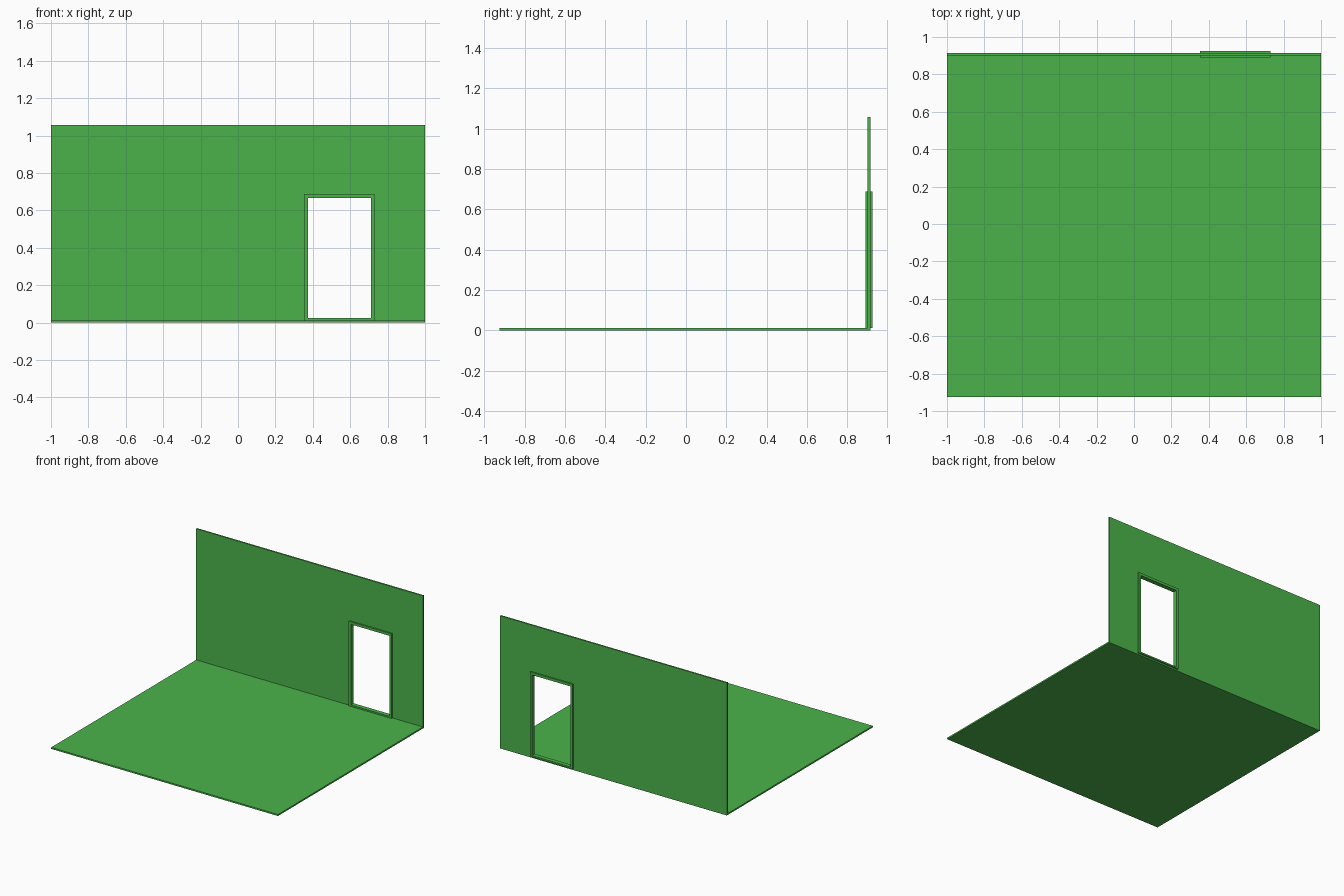
import bpy, bmesh

if "Cube" in bpy.data.objects:
    bpy.data.objects.remove(bpy.data.objects["Cube"])

green = bpy.data.materials.new("green_paint")
green.diffuse_color = (0.07, 0.45, 0.07, 1)
green.use_nodes = True
green.node_tree.nodes["Principled BSDF"].inputs["Base Color"].default_value = green.diffuse_color


def finish(name, bm):
    bmesh.ops.recalc_face_normals(bm, faces=bm.faces)
    mesh = bpy.data.meshes.new(name)
    bm.to_mesh(mesh)
    bm.free()
    mesh.materials.append(green)
    ob = bpy.data.objects.new(name, mesh)
    bpy.context.collection.objects.link(ob)
    return ob


def rect(bm, r, y):
    x0, x1, z0, z1 = r
    return [bm.verts.new((x, y, z)) for x, z in ((x0, z0), (x1, z0), (x1, z1), (x0, z1))]


def panel_with_opening(name, outer, inner, y0, y1):
    """Upright slab in the xz plane with a rectangular hole."""
    bm = bmesh.new()
    of, ob, jf, jb = rect(bm, outer, y0), rect(bm, outer, y1), rect(bm, inner, y0), rect(bm, inner, y1)
    for a, b in ((of, jf), (jf, jb), (jb, ob), (ob, of)):
        for i in range(4):
            k = (i + 1) % 4
            bm.faces.new((a[i], a[k], b[k], b[i]))
    return finish(name, bm)


FLOOR_TOP = 0.012
WALL_FRONT, WALL_BACK = 0.901, 0.914

# Floor slab
bm = bmesh.new()
bmesh.ops.create_cube(bm, size=1)
for v in bm.verts:
    v.co.x *= 2
    v.co.y = -0.925 if v.co.y < 0 else WALL_BACK
    v.co.z = 0 if v.co.z < 0 else FLOOR_TOP
finish("floor", bm)

# Back wall, opening hidden inside the frame's bars
panel_with_opening("back_wall", (-1, 1, FLOOR_TOP, 1.057), (0.365, 0.72, 0.018, 0.675),
                   WALL_FRONT, WALL_BACK)

# Door frame standing proud of both wall faces
panel_with_opening("door_frame", (0.353, 0.73, FLOOR_TOP, 0.687), (0.373, 0.711, 0.024, 0.666),
                   0.89, 0.925)
